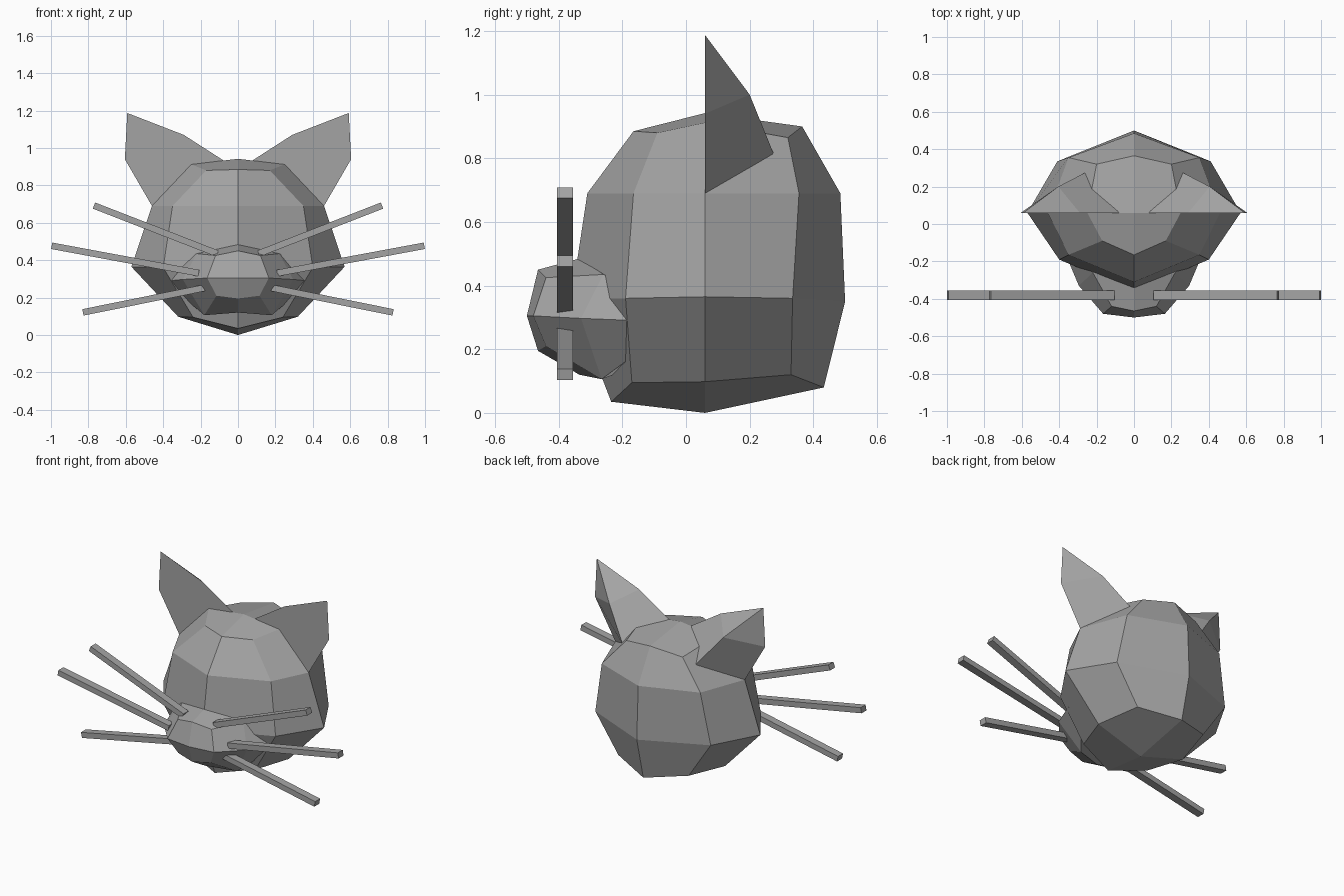
import bpy, bmesh
from mathutils import Vector, Matrix
from math import atan2

if "Cube" in bpy.data.objects:
    bpy.data.objects.remove(bpy.data.objects["Cube"])

# Dark grey shared by every part
grey = bpy.data.materials.new("dark_grey")
grey.diffuse_color = (.37, .37, .37, 1)
grey.use_nodes = True
grey.node_tree.nodes["Principled BSDF"].inputs["Base Color"].default_value = grey.diffuse_color


def finish(name, bm):
    bmesh.ops.recalc_face_normals(bm, faces=bm.faces)
    me = bpy.data.meshes.new(name)
    bm.to_mesh(me)
    bm.free()
    me.materials.append(grey)
    ob = bpy.data.objects.new(name, me)
    bpy.context.collection.objects.link(ob)
    return ob


def shell(name, pole, half_rings, end_pole=None):
    """Eight-sided shell: five-point half rings mirrored in x, closed by poles."""
    bm = bmesh.new()
    rings = []
    for half in half_rings:
        full = half + [(-x, y, z) for x, y, z in half[-2:0:-1]]
        rings.append([bm.verts.new(p) for p in full])
    for a, b in zip(rings, rings[1:]):
        for i in range(8):
            j = (i + 1) % 8
            bm.faces.new((a[i], a[j], b[j], b[i]))

    # caps are quads around a pole vertex
    def cap(ring, p):
        c = bm.verts.new(p)
        for i in range(1, 8, 2):
            bm.faces.new((c, ring[i - 1], ring[i], ring[(i + 1) % 8]))
    cap(rings[0], pole)
    if end_pole:
        cap(rings[-1], end_pole)
    else:
        bm.faces.new(rings[-1])
    return finish(name, bm)


# Head: rings run front to back, from crown to chin
shell("head", (0, .06, .942), [
    [(0, -.165, .885), (.17, -.09, .88), (.25, .06, .912), (.2, .32, .865), (0, .365, .9)],
    [(0, -.31, .69), (.35, -.165, .69), (.46, .06, .69), (.35, .355, .69), (0, .485, .69)],
    [(0, -.36, .36), (.4, -.19, .36), (.57, .06, .365), (.41, .335, .36), (0, .5, .35)],
    [(0, -.235, .035), (.24, -.17, .095), (.32, .06, .098), (.25, .33, .12), (0, .433, .08)],
], (0, .06, 0))

# Muzzle: rings run top to bottom, from nose tip back into the head
shell("muzzle", (0, -.5, .305), [
    [(0, -.465, .45), (.12, -.44, .425), (.165, -.48, .305), (.115, -.44, .21), (0, -.465, .195)],
    [(0, -.335, .485), (.22, -.26, .435), (.295, -.33, .297), (.18, -.265, .106), (0, -.335, .12)],
    [(0, -.2, .46), (.3, -.18, .4), (.37, -.152, .29), (.25, -.185, .165), (0, -.2, .13)],
])

# Ears: flat front, ridged back
ear = [(.592, .06, 1.187), (.605, .06, .94), (.46, .06, .69), (.08, .06, .935),
       (.29, .06, 1.07), (.405, .2, 1.0), (.255, .278, .808)]
ear_faces = [(0, 1, 2, 3, 4), (0, 5, 1), (0, 4, 5), (1, 5, 6, 2), (4, 3, 6, 5), (2, 6, 3)]
for side, s in (("right", 1), ("left", -1)):
    bm = bmesh.new()
    vs = [bm.verts.new((s * x, y, z)) for x, y, z in ear]
    for f in ear_faces:
        bm.faces.new([vs[i] for i in f])
    finish("ear_" + side, bm)

# Whiskers: three thin bars per side
whiskers = [((.11, .435), (.77, .692)), ((.21, .331), (.996, .477)), ((.18, .252), (.829, .121))]
for n, (a, b) in enumerate(whiskers, 1):
    for side, s in (("right", 1), ("left", -1)):
        p, q = Vector((s * a[0], -.38, a[1])), Vector((s * b[0], -.38, b[1]))
        d = q - p
        bm = bmesh.new()
        bmesh.ops.create_cube(bm, size=1)
        bm.transform(Matrix.Translation((p + q) / 2)
                     @ Matrix.Rotation(-atan2(d.z, d.x), 4, 'Y')
                     @ Matrix.Diagonal((d.length, .05, .035, 1)))
        finish(f"whisker_{side}_{n}", bm)
